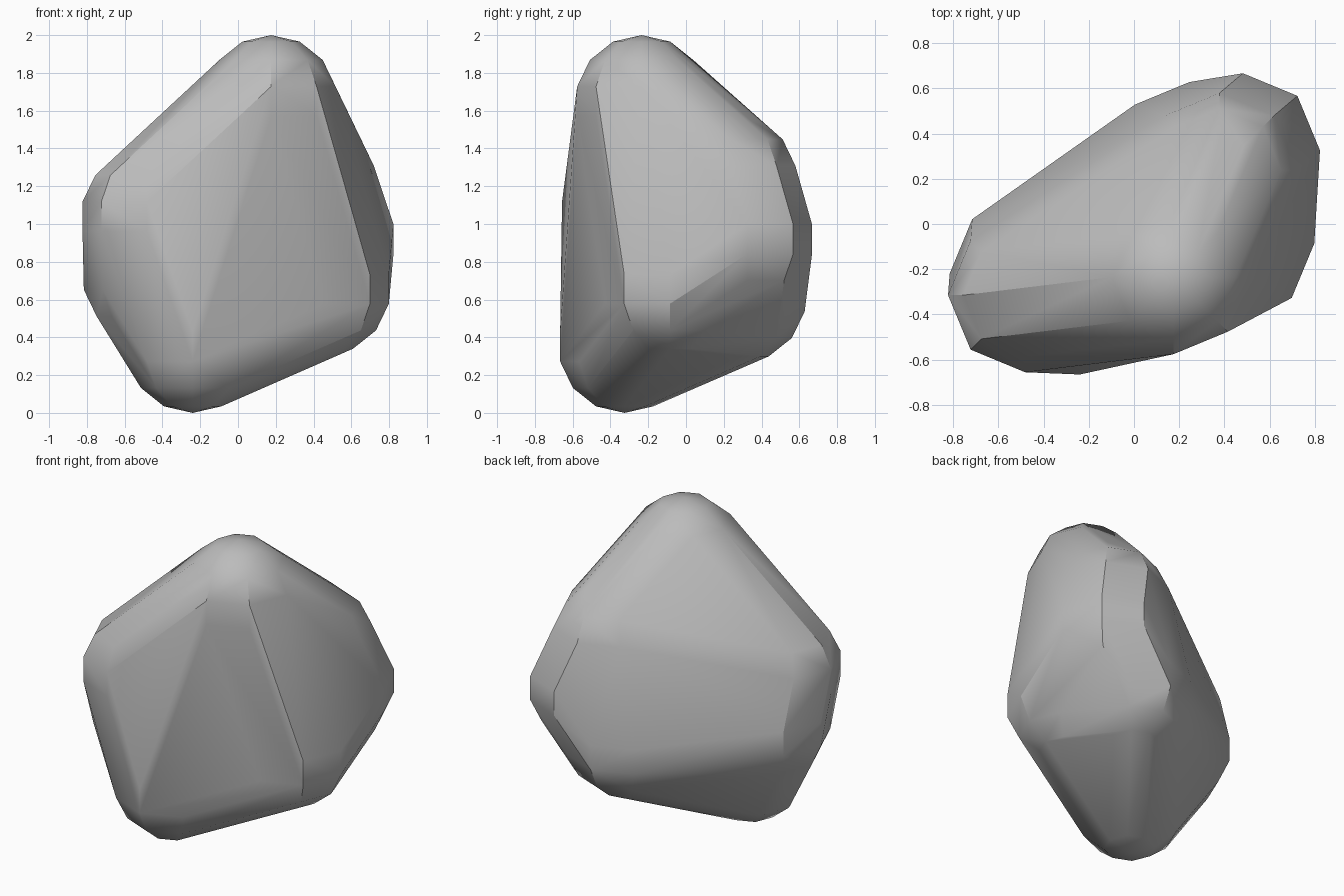
import bpy, bmesh, math
from mathutils import Matrix

cube = bpy.data.objects.get("Cube")
if cube:
    bpy.data.objects.remove(cube, do_unlink=True)

# Stone grey
stone = bpy.data.materials.new("stone_grey")
stone.use_nodes = True
grey = (0.5, 0.5, 0.5, 1)
stone.diffuse_color = grey
stone.node_tree.nodes["Principled BSDF"].inputs["Base Color"].default_value = grey

# Centres of the rounded corners of the boulder
ROUNDING = 0.35
corners = {
    "peak": (0.175, -0.235, 1.65),
    "foot": (-0.24, -0.325, 0.35),
    "side_upper": (-0.482, -0.315, 1.04),
    "side_lower": (-0.475, -0.22, 0.73),
    "back_low": (0.245, 0.287, 0.615),
    "back_mid": (0.482, 0.326, 0.92),
    "back_high": (0.378, 0.238, 1.23),
    "front_low": (0.457, -0.086, 0.655),
}

# Low-poly knob at every corner
bm = bmesh.new()
for centre in corners.values():
    bmesh.ops.create_uvsphere(bm, u_segments=8, v_segments=7, radius=ROUNDING,
                              matrix=Matrix.Translation(centre))

# Wrap the knobs in one skin
bmesh.ops.delete(bm, geom=bm.faces[:], context='FACES_ONLY')
bmesh.ops.delete(bm, geom=bm.edges[:], context='EDGES_FACES')
bmesh.ops.convex_hull(bm, input=bm.verts[:])
loose = [v for v in bm.verts if not v.link_faces]
bmesh.ops.delete(bm, geom=loose, context='VERTS')
bmesh.ops.recalc_face_normals(bm, faces=bm.faces[:])

mesh = bpy.data.meshes.new("boulder")
bm.to_mesh(mesh)
bm.free()
mesh.materials.append(stone)
boulder = bpy.data.objects.new("boulder", mesh)
bpy.context.collection.objects.link(boulder)

# Smooth faces, crisp ridges
bpy.ops.object.select_all(action='DESELECT')
boulder.select_set(True)
bpy.context.view_layer.objects.active = boulder
bpy.ops.object.shade_smooth_by_angle(angle=math.radians(30))
